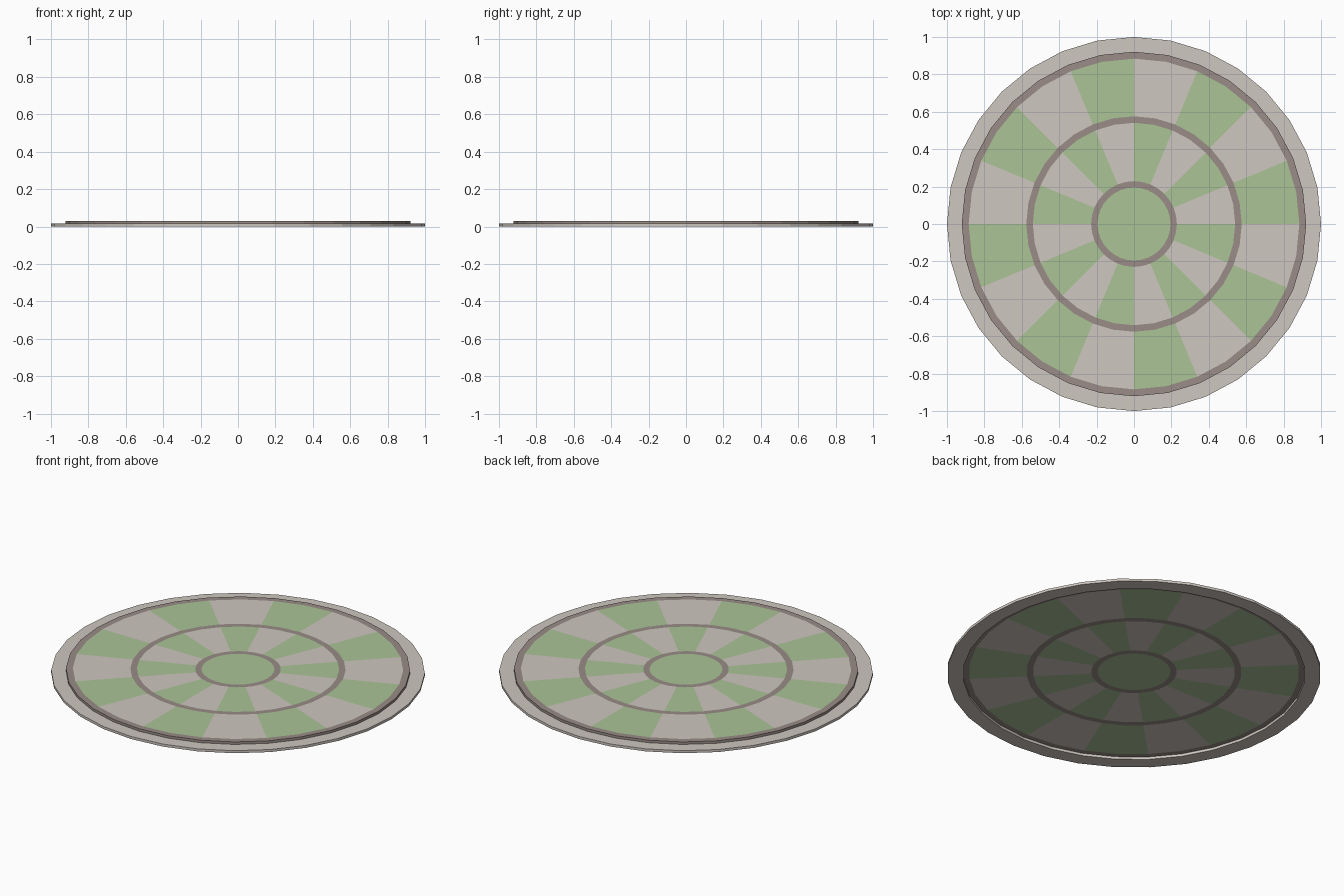
import bpy, bmesh, math

if "Cube" in bpy.data.objects:
    bpy.data.objects.remove(bpy.data.objects["Cube"])

SIDES = 32


def material(name, rgb):
    m = bpy.data.materials.new(name)
    m.diffuse_color = (*rgb, 1.0)
    m.use_nodes = True
    m.node_tree.nodes["Principled BSDF"].inputs["Base Color"].default_value = m.diffuse_color
    return m


STONE = material("pale stone", (0.62, 0.57, 0.53))
GREEN = material("soft green", (0.41, 0.55, 0.31))
TRIM = material("brown trim", (0.32, 0.265, 0.24))


def make_loop(bm, r, z):
    step = 2 * math.pi / SIDES
    return [bm.verts.new((r * math.cos(k * step), r * math.sin(k * step), z))
            for k in range(SIDES)]


def bridge(bm, a, b, rule):
    """Join two loops with quads; rule(k) gives each quad's material slot."""
    for k in range(SIDES):
        n = (k + 1) % SIDES
        bm.faces.new((a[k], a[n], b[n], b[k])).material_index = rule(k)


def finish(bm, name, mats):
    bmesh.ops.recalc_face_normals(bm, faces=bm.faces)
    mesh = bpy.data.meshes.new(name)
    bm.to_mesh(mesh)
    bm.free()
    for m in mats:
        mesh.materials.append(m)
    ob = bpy.data.objects.new(name, mesh)
    bpy.context.collection.objects.link(ob)


def tiled_disc(name, radii, z0, z1):
    """Round slab whose bands alternate between plain trim and checkered tiles."""
    bm = bmesh.new()
    edges = []
    for z in (z0, z1):
        loops = [make_loop(bm, r, z) for r in radii]
        bm.faces.new(loops[0]).material_index = 1  # round centre
        for band, (a, b) in enumerate(zip(loops, loops[1:])):
            if band % 2 == 0:
                bridge(bm, a, b, lambda k: 2)
            else:
                # two facets per tile, neighbouring rows are offset
                bridge(bm, a, b, lambda k: (k // 2 + band // 2) % 2)
        edges.append(loops[-1])
    bridge(bm, edges[0], edges[1], lambda k: 2)  # outer wall
    finish(bm, name, [STONE, GREEN, TRIM])


def flat_ring(name, r_in, r_out, z0, z1, mat):
    """Solid flat ring with a rectangular section."""
    bm = bmesh.new()
    section = [(r_in, z0), (r_out, z0), (r_out, z1), (r_in, z1)]
    loops = [make_loop(bm, r, z) for r, z in section]
    for a, b in zip(loops, loops[1:] + loops[:1]):
        bridge(bm, a, b, lambda k: 0)
    finish(bm, name, [mat])


# patterned floor with a trim border
tiled_disc("tiled_floor", [0.195, 0.229, 0.541, 0.576, 0.884, 0.921], 0.015, 0.03)
# outer step that carries the floor
flat_ring("outer_step", 0.915, 1.0, 0.0, 0.015, STONE)
